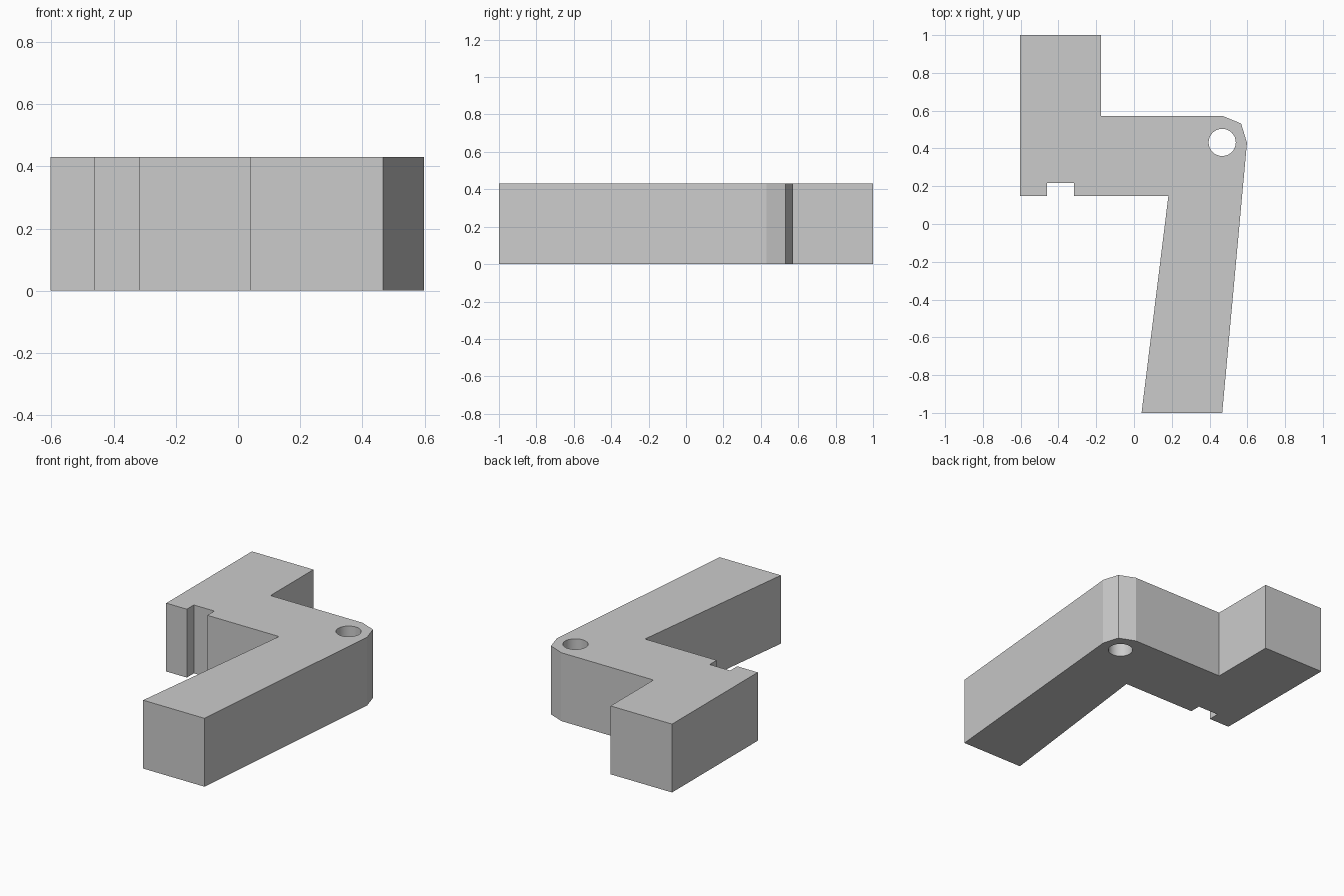
import bpy, bmesh, math

if "Cube" in bpy.data.objects:
    bpy.data.objects.remove(bpy.data.objects["Cube"])

HEIGHT = 0.43
PIVOT, HOLE_R, HOLE_SIDES = (0.467, 0.432), 0.072, 32

# Lever outline seen from above
outline = [(-0.603, 1.0), (-0.175, 1.0), (-0.175, 0.573), (0.467, 0.573),
           (0.567, 0.532), (0.598, 0.43), (0.467, -1.0), (0.04, -1.0),
           (0.182, 0.148), (-0.317, 0.148), (-0.317, 0.218),
           (-0.46, 0.218), (-0.46, 0.148), (-0.603, 0.148)]

# Pivot hole outline
hole = [(PIVOT[0] + HOLE_R * math.cos(math.tau * i / HOLE_SIDES),
         PIVOT[1] + HOLE_R * math.sin(math.tau * i / HOLE_SIDES))
        for i in range(HOLE_SIDES)]

bm = bmesh.new()


def loop(points):
    vs = [bm.verts.new((x, y, 0)) for x, y in points]
    return [bm.edges.new((vs[i - 1], vs[i])) for i in range(len(vs))]


# Fill between the outlines, then extrude upwards
edges = loop(outline) + loop(hole)
bmesh.ops.triangle_fill(bm, edges=edges, use_beauty=True, use_dissolve=False)
base = list(bm.faces)
ext = bmesh.ops.extrude_face_region(bm, geom=base, use_keep_orig=True)
top = [g for g in ext["geom"] if isinstance(g, bmesh.types.BMVert)]
bmesh.ops.translate(bm, verts=top, vec=(0, 0, HEIGHT))
bmesh.ops.recalc_face_normals(bm, faces=bm.faces)

mesh = bpy.data.meshes.new("lever_block")
bm.to_mesh(mesh)
bm.free()
obj = bpy.data.objects.new("lever_block", mesh)
bpy.context.collection.objects.link(obj)

# Smooth hole wall, sharp outer edges
bpy.context.view_layer.objects.active = obj
obj.select_set(True)
bpy.ops.object.shade_smooth_by_angle(angle=math.radians(15))
